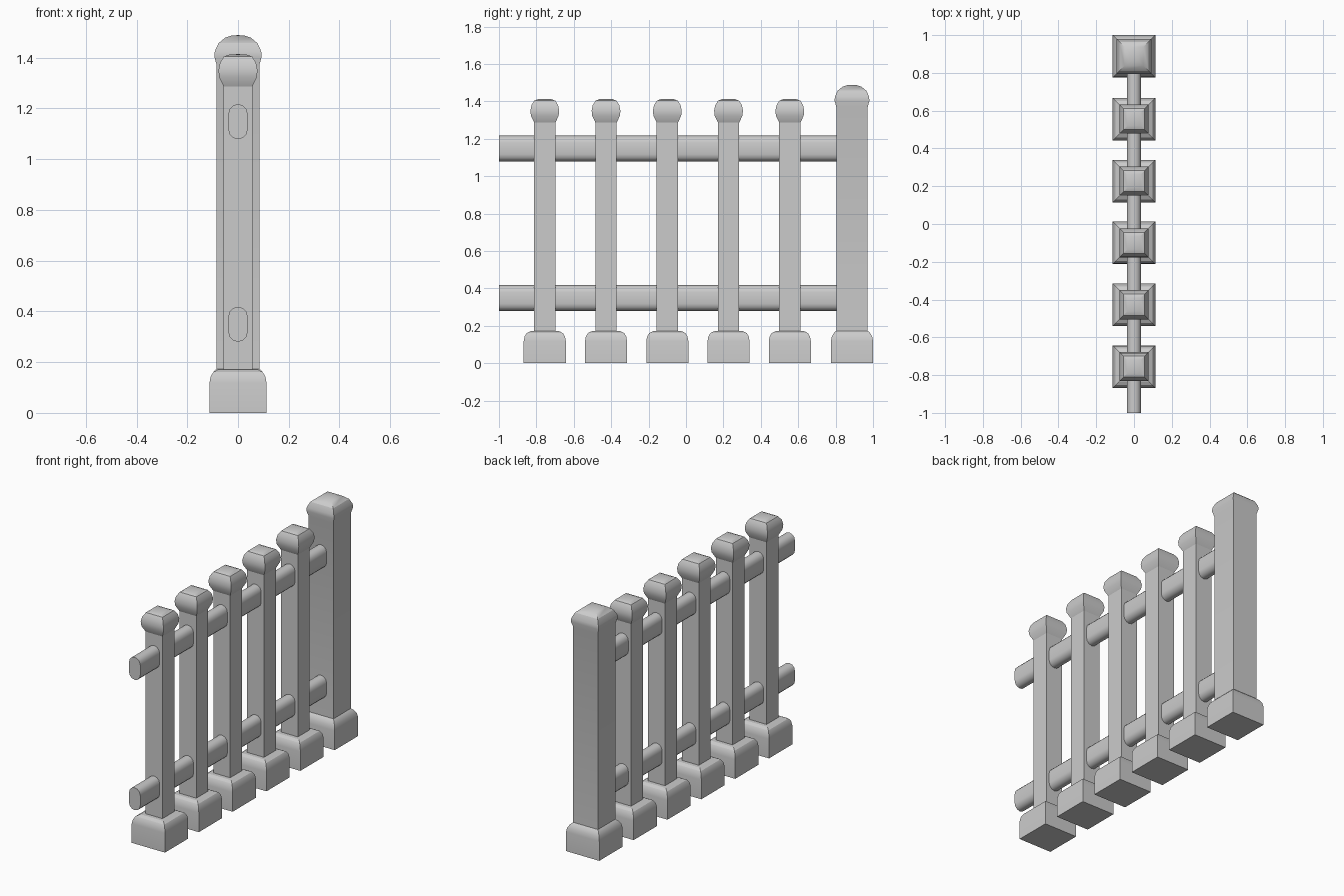
import bpy, bmesh, math

if "Cube" in bpy.data.objects:
    bpy.data.objects.remove(bpy.data.objects["Cube"])

def finish(name, bm, angle=25):
    bmesh.ops.recalc_face_normals(bm, faces=bm.faces)
    me = bpy.data.meshes.new(name)
    bm.to_mesh(me)
    bm.free()
    ob = bpy.data.objects.new(name, me)
    bpy.context.collection.objects.link(ob)
    bpy.ops.object.select_all(action='DESELECT')
    bpy.context.view_layer.objects.active = ob
    ob.select_set(True)
    bpy.ops.object.shade_smooth_by_angle(angle=math.radians(angle))
    return ob

def square_post(name, y, profile, apex):
    """Stack square rings (half width, z), closed by a flat foot and an apex."""
    bm = bmesh.new()
    rings = [[bm.verts.new((sx * r, y + sy * r, z))
              for sx, sy in ((-1, -1), (1, -1), (1, 1), (-1, 1))]
             for r, z in profile]
    bm.faces.new(rings[0])
    for a, b in zip(rings, rings[1:]):
        for i in range(4):
            j = (i + 1) % 4
            bm.faces.new((a[i], a[j], b[j], b[i]))
    tip = bm.verts.new((0, y, apex))
    for i in range(4):
        bm.faces.new((rings[-1][i], rings[-1][(i + 1) % 4], tip))
    return finish(name, bm)

def rail(name, zc, y0, y1, r=0.038, half=0.031, seg=6):
    """Bar with a stadium-shaped section."""
    bm = bmesh.new()
    section = []
    for start, dz in ((0, half), (math.pi, -half)):
        for i in range(seg + 1):
            a = start + math.pi * i / seg
            section.append((r * math.cos(a), zc + dz + r * math.sin(a)))
    ends = [[bm.verts.new((x, y, z)) for x, z in section] for y in (y0, y1)]
    n = len(section)
    for e in ends:
        bm.faces.new(e)
    for i in range(n):
        j = (i + 1) % n
        bm.faces.new((ends[0][i], ends[0][j], ends[1][j], ends[1][i]))
    return finish(name, bm, 35)

# Five slim balusters: foot block, shaft, rounded cap
foot = [(0.1125, 0), (0.1125, 0.118), (0.108, 0.143), (0.097, 0.161)]
slim = foot + [(0.078, 0.171), (0.057, 0.172), (0.057, 1.287),
               (0.074, 1.323), (0.077, 1.35), (0.071, 1.38),
               (0.056, 1.404), (0.035, 1.412)]
for i in range(5):
    square_post(f"baluster_{i + 1}", -0.755 + 0.3275 * i, slim, 1.414)

# Thick end post
thick = foot + [(0.087, 0.171), (0.084, 0.173), (0.084, 1.37),
                (0.093, 1.403), (0.0915, 1.425), (0.077, 1.457),
                (0.05, 1.479), (0.025, 1.487)]
square_post("end_post", 0.8875, thick, 1.489)

# Lower and upper rails running through the balusters
rail("lower_rail", 0.349, -1.0, 0.82)
rail("upper_rail", 1.148, -1.0, 0.82)
